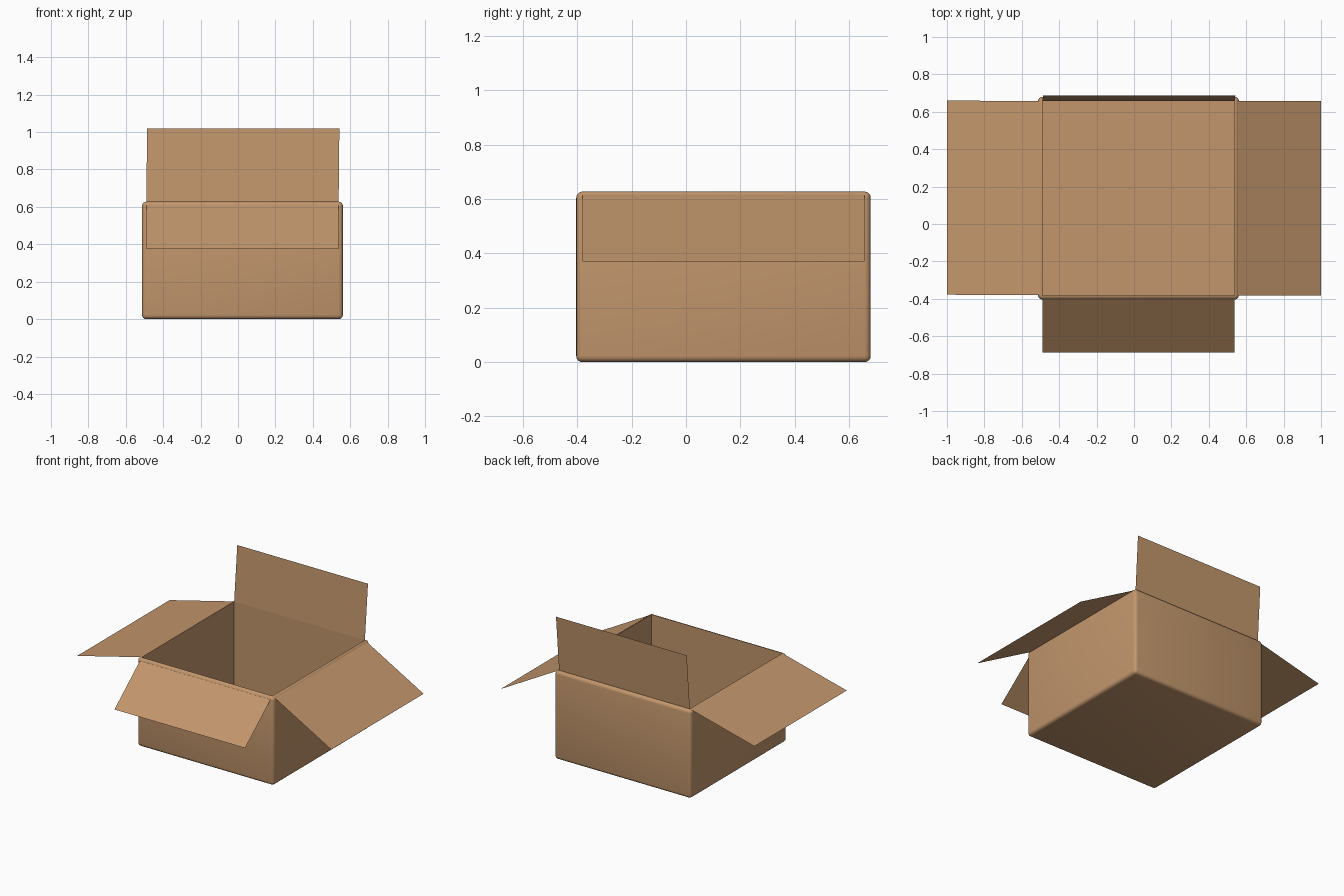
import bpy, bmesh, math
from mathutils import Vector

if "Cube" in bpy.data.objects:
    bpy.data.objects.remove(bpy.data.objects["Cube"], do_unlink=True)

# Cardboard colour
cardboard = bpy.data.materials.new("cardboard_brown")
colour = (0.54, 0.305, 0.15, 1)
cardboard.use_nodes = True
cardboard.diffuse_color = colour
bsdf = cardboard.node_tree.nodes["Principled BSDF"]
bsdf.inputs["Base Color"].default_value = colour
bsdf.inputs["Roughness"].default_value = 0.8

# Outer box limits and wall thickness, which is also the corner radius
X0, X1, Y0, Y1, TOP = -0.513, 0.561, -0.404, 0.68, 0.628
WALL = 0.023


def add_object(name, bm):
    mesh = bpy.data.meshes.new(name)
    bm.to_mesh(mesh)
    bm.free()
    mesh.materials.append(cardboard)
    obj = bpy.data.objects.new(name, mesh)
    bpy.context.collection.objects.link(obj)
    return obj


# Open box: rounded block with its flat top pushed down to form the cavity
bm = bmesh.new()
bmesh.ops.create_cube(bm, size=1)
bmesh.ops.scale(bm, vec=(X1 - X0, Y1 - Y0, TOP), verts=bm.verts)
bmesh.ops.translate(bm, vec=((X0 + X1) / 2, (Y0 + Y1) / 2, TOP / 2), verts=bm.verts)
bmesh.ops.bevel(bm, geom=bm.edges[:], offset=WALL, segments=4, profile=0.5, affect='EDGES')
lid = max(bm.faces, key=lambda f: f.calc_center_median().z)
walls = bmesh.ops.extrude_face_region(bm, geom=[lid])
floor = [v for v in walls["geom"] if isinstance(v, bmesh.types.BMVert)]
bmesh.ops.translate(bm, vec=(0, 0, WALL - TOP), verts=floor)
if lid.is_valid:
    bmesh.ops.delete(bm, geom=[lid], context='FACES_ONLY')
bmesh.ops.recalc_face_normals(bm, faces=bm.faces)
box = add_object("box_body", bm)
bpy.ops.object.select_all(action='DESELECT')
box.select_set(True)
bpy.context.view_layer.objects.active = box
bpy.ops.object.shade_smooth_by_angle(angle=math.radians(40))

# Four flaps, each a thin sheet hinged on an inner rim edge
left, right, front, back = X0 + WALL, X1 - WALL, Y0 + WALL, Y1 - WALL
a, b, c, d = [Vector((x, y, TOP)) for x, y in
              ((left, front), (right, front), (right, back), (left, back))]
flaps = {
    "front_flap": (a, b, (0, -0.307, -0.254)),
    "left_flap": (b, c, (0.462, 0, -0.258)),
    "back_flap": (c, d, (0.004, 0.029, 0.391)),
    "right_flap": (d, a, (-0.51, 0.003, -0.128)),
}
for name, (start, end, fold) in flaps.items():
    bm = bmesh.new()
    fold = Vector(fold)
    bm.faces.new([bm.verts.new(p) for p in (start, start + fold, end + fold, end)])
    add_object(name, bm)
